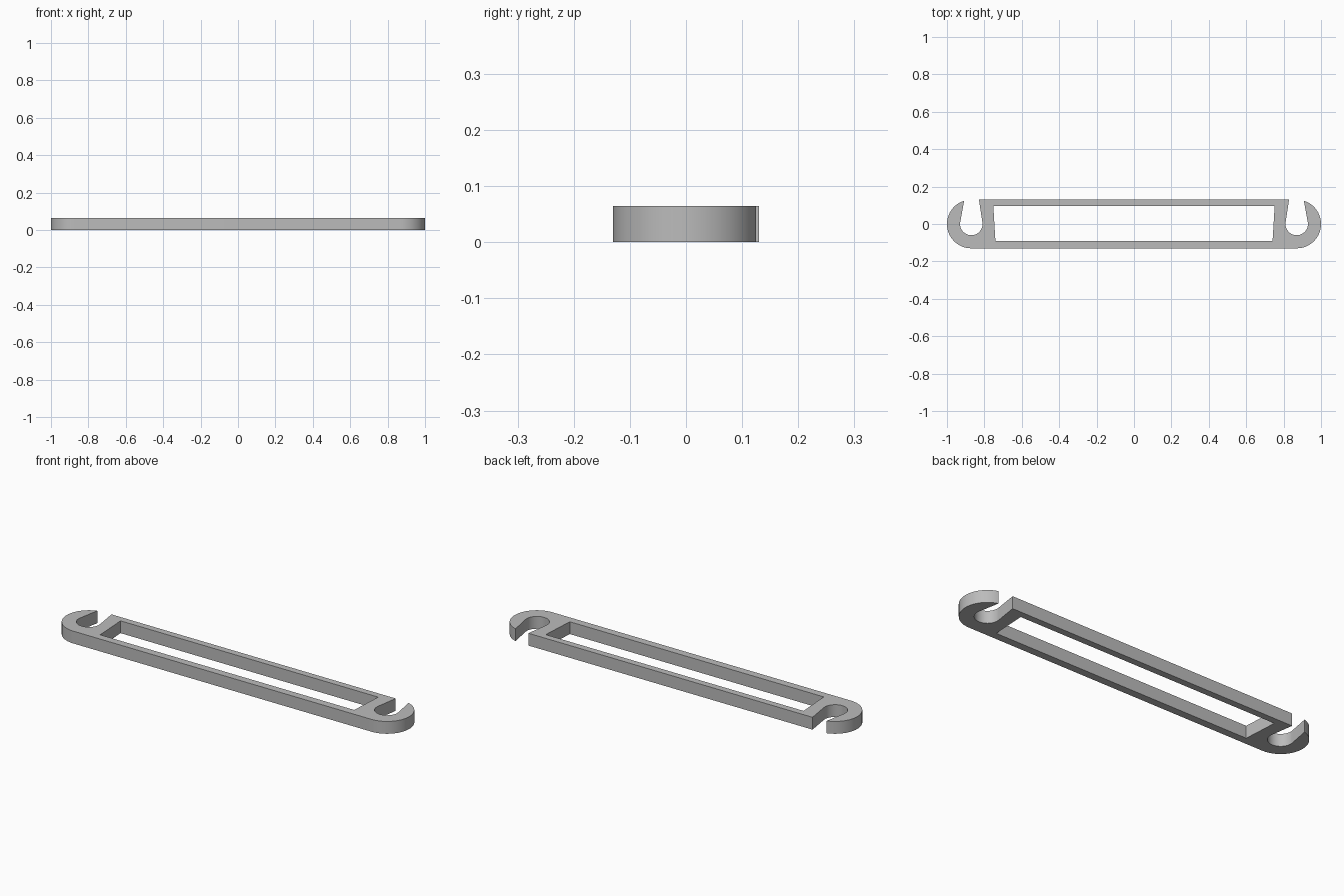
import bpy, bmesh, math

cube = bpy.data.objects.get("Cube")
if cube:
    bpy.data.objects.remove(cube, do_unlink=True)

THICK = 0.065
HALF_W = 0.13       # half width of the frame and radius of the hook
HOOK_X = 0.87       # centre of the round hook
SLOT_R = 0.06       # radius of the slot
TAPER = 8           # lean of the slot walls, in degrees


def arc(cx, r, start, end, steps):
    """Points on an arc centred on the x axis, angles in degrees."""
    angles = [math.radians(start + (end - start) * i / steps) for i in range(steps + 1)]
    return [(cx + r * math.cos(a), r * math.sin(a)) for a in angles]


# Right half of the outline: rail, tapered slot, hook, lower rail, window
outline = [(0, HALF_W), (0.829, HALF_W)]
outline += arc(HOOK_X, SLOT_R, 180 - TAPER, 360 + TAPER, 28)
outline += arc(HOOK_X, HALF_W, 73, -90, 32)
outline += [(0, -HALF_W), (0, -0.09), (0.741, -0.09), (0.752, 0.095), (0, 0.095)]

# Extrude the half, leaving the middle open for the mirror
bm = bmesh.new()
base = bm.faces.new([bm.verts.new((x, y, 0)) for x, y in outline])
top = bmesh.ops.extrude_face_region(bm, geom=[base], use_keep_orig=True)["geom"]
bmesh.ops.translate(bm, vec=(0, 0, THICK),
                    verts=[g for g in top if isinstance(g, bmesh.types.BMVert)])
middle = [f for f in bm.faces if all(abs(v.co.x) < 1e-5 for v in f.verts)]
bmesh.ops.delete(bm, geom=middle, context="FACES")
bmesh.ops.recalc_face_normals(bm, faces=bm.faces)
mesh = bpy.data.meshes.new("hooked_frame")
bm.to_mesh(mesh)
bm.free()

frame = bpy.data.objects.new("hooked_frame", mesh)
bpy.context.collection.objects.link(frame)
bpy.context.view_layer.objects.active = frame
frame.select_set(True)
mirror = frame.modifiers.new("mirror", "MIRROR")
mirror.use_clip = True
bpy.ops.object.modifier_apply(modifier=mirror.name)
bpy.ops.object.shade_smooth_by_angle(angle=math.radians(30))

# Plain grey finish
grey = bpy.data.materials.new("plain_grey")
grey.use_nodes = True
colour = (0.5, 0.5, 0.5, 1)
grey.diffuse_color = colour
grey.node_tree.nodes["Principled BSDF"].inputs["Base Color"].default_value = colour
mesh.materials.append(grey)
